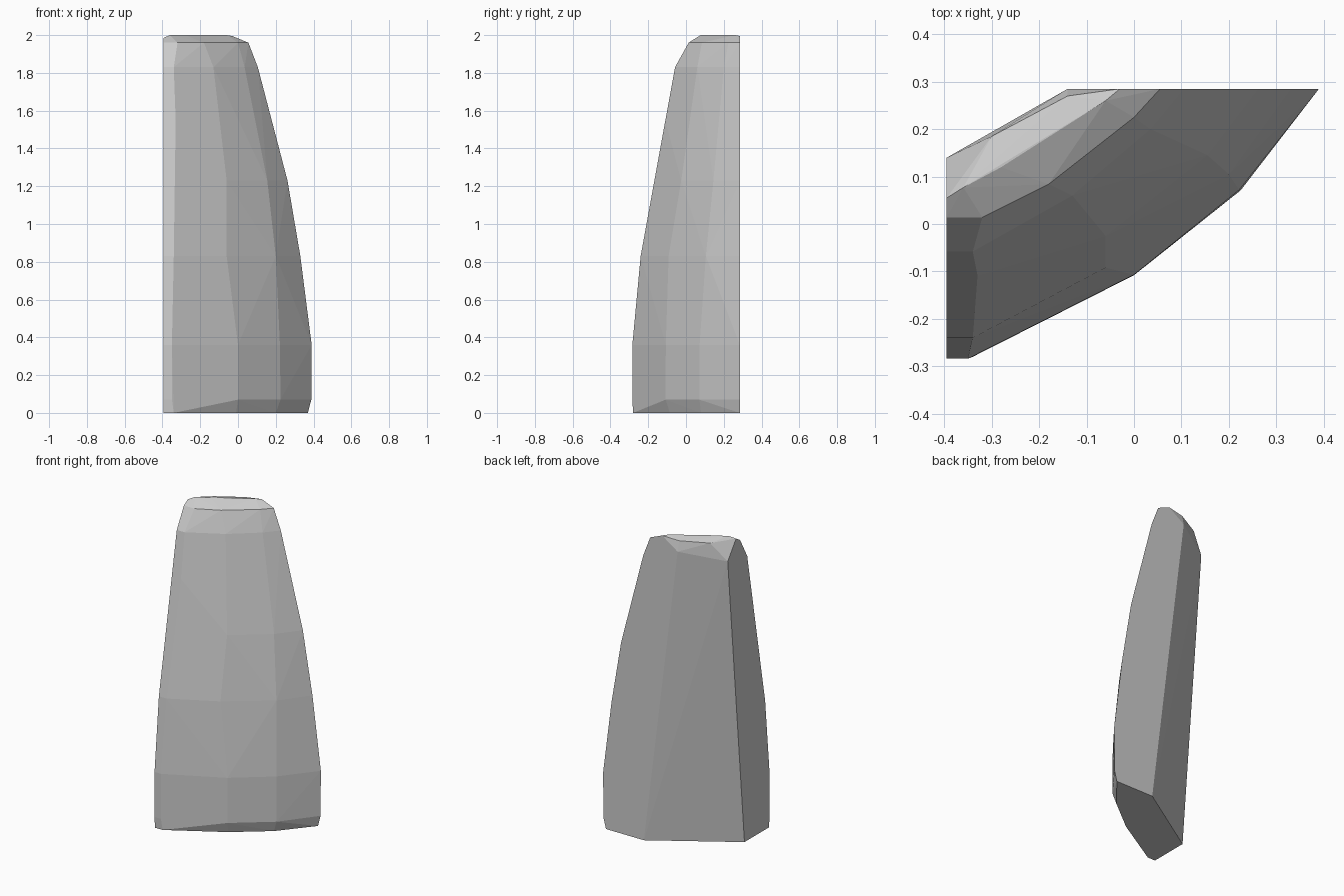
import bpy, bmesh

LEFT, BACK = -0.395, 0.285   # two flat cut sides

# Front face levels: height, y at left, x at the inner left corner,
# middle ridge (x, y), outer ridge (x, y), x where it meets the back
levels = [
    (0.00, -0.280, -0.34, -0.01, -0.085, 0.20, 0.080, 0.370),
    (0.07, -0.284, -0.35, 0.00, -0.108, 0.225, 0.071, 0.388),
    (0.36, -0.284, -0.35, 0.00, -0.107, 0.222, 0.072, 0.390),
    (0.83, -0.240, -0.34, -0.06, -0.092, 0.20, 0.105, 0.330),
    (1.23, -0.165, -0.34, -0.06, -0.025, 0.155, 0.145, 0.262),
    (1.55, -0.109, -0.33, -0.10, 0.018, 0.085, 0.175, 0.180),
    (1.83, -0.058, -0.34, -0.13, 0.060, 0.035, 0.200, 0.105),
    (1.96, 0.014, -0.32, -0.18, 0.084, 0.00, 0.225, 0.055),
]
points = []
for z, yl, xi, xm, ym, xq, yq, xr in levels:
    points += [(LEFT, yl, z), (xi, yl, z), (xm, ym, z),
               (xq, yq, z), (xr, BACK, z)]

# Diagonal back side, leaning outward with height
points += [(LEFT, -0.03, 0), (0.10, BACK, 0),
           (LEFT, 0.14, 1.87), (-0.14, BACK, 1.92)]

# Narrow crown
points += [(LEFT, 0.055, 1.985), (-0.36, 0.077, 2.0), (-0.28, 0.12, 2.0),
           (-0.03, BACK, 1.995), (-0.06, 0.26, 2.0),
           (-0.30, 0.185, 1.98), (-0.14, 0.27, 1.985)]

# Faceted convex stone
bm = bmesh.new()
for p in points:
    bm.verts.new(p)
res = bmesh.ops.convex_hull(bm, input=bm.verts)
loose = [v for v in bm.verts if not v.link_faces]
bmesh.ops.delete(bm, geom=loose, context='VERTS')
bmesh.ops.dissolve_limit(bm, angle_limit=0.02, verts=bm.verts, edges=bm.edges)
bmesh.ops.recalc_face_normals(bm, faces=bm.faces)
mesh = bpy.data.meshes.new("standing_stone")
bm.to_mesh(mesh)
bm.free()
bpy.context.collection.objects.link(bpy.data.objects.new("standing_stone", mesh))
